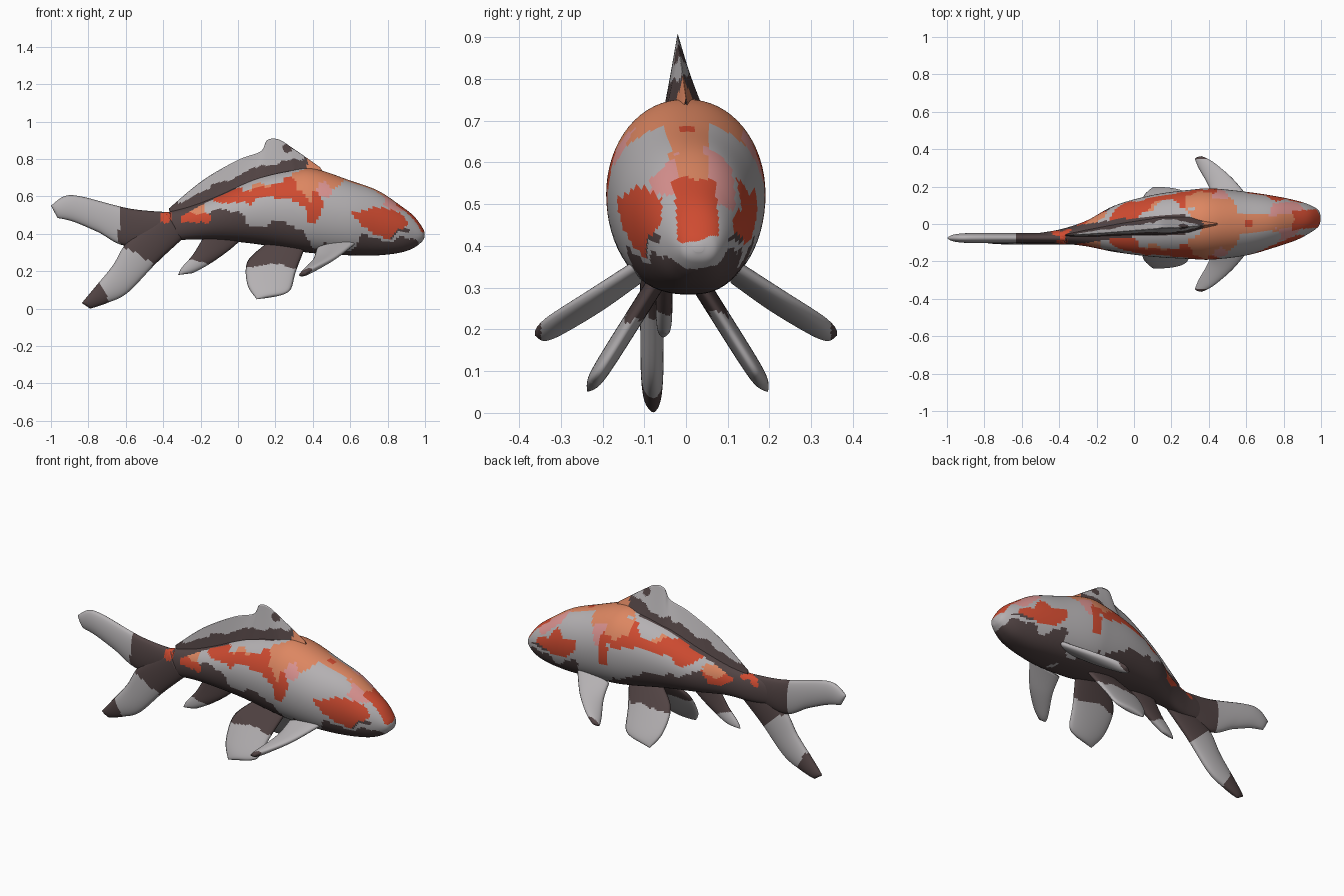
import bpy, bmesh, math
from mathutils import Vector, noise

if "Cube" in bpy.data.objects:
    bpy.data.objects.remove(bpy.data.objects["Cube"])

# ---- colours
COLS = [("pale_grey", (.46, .44, .45)), ("dark_brown", (.085, .058, .058)),
        ("red", (.62, .07, .03)), ("salmon_orange", (.72, .24, .12)), ("pink", (.70, .29, .28))]
GREY, DARK, RED, ORANGE, PINK = range(5)
mats = []
for name, c in COLS:
    m = bpy.data.materials.new(name)
    m.diffuse_color = (*c, 1)
    m.use_nodes = True
    m.node_tree.nodes["Principled BSDF"].inputs["Base Color"].default_value = m.diffuse_color
    mats.append(m)


def curve(pts, t):
    """Smooth interpolation along a list of points, t from 0 to 1."""
    n = len(pts) - 1
    i = min(int(t * n), n - 1)
    f = t * n - i
    a, b, c, d = (Vector(pts[max(0, min(n, k))]) for k in (i - 1, i, i + 1, i + 2))
    return .5 * (2 * b + (c - a) * f + (2 * a - 5 * b + 4 * c - d) * f * f
                 + (3 * b - a - 3 * c + d) * f ** 3)


def line(table, x):
    """Straight interpolation in a sorted table of (x, value)."""
    if x <= table[0][0]:
        return table[0][1]
    for (x0, v0), (x1, v1) in zip(table, table[1:]):
        if x <= x1:
            return v0 + (v1 - v0) * (x - x0) / (x1 - x0)
    return table[-1][1]


def wobble(p, k=.05):
    """Ragged edges for the painted patches."""
    q = p * 9
    e = p * 24
    return Vector((p.x + k * noise.noise(q) + k * .4 * noise.noise(e), p.y,
                   p.z + k * noise.noise(q + Vector((7, 3, 5)))
                   + k * .4 * noise.noise(e + Vector((3, 9, 1)))))


def finish(bm, name, rule):
    bmesh.ops.remove_doubles(bm, verts=bm.verts, dist=.0004)
    bmesh.ops.holes_fill(bm, edges=bm.edges, sides=0)
    bmesh.ops.recalc_face_normals(bm, faces=bm.faces)
    for f in bm.faces:
        f.smooth = True
        f.material_index = rule(f.calc_center_median())
    me = bpy.data.meshes.new(name)
    bm.to_mesh(me)
    bm.free()
    for m in mats:
        me.materials.append(m)
    ob = bpy.data.objects.new(name, me)
    bpy.context.collection.objects.link(ob)
    return ob


def quads(bm, rows, closed=False):
    for r, s in zip(rows, rows[1:]):
        n = len(r)
        for j in range(n if closed else n - 1):
            k = (j + 1) % n
            bm.faces.new((r[j], r[k], s[k], s[j]))


# ---- body: x, bottom z, top z, half width, centre y
BODY = [(-.62, .41, .46, .010, -.075), (-.50, .37, .50, .025, -.072), (-.38, .36, .515, .04, -.065),
        (-.25, .37, .55, .07, -.05), (-.10, .365, .61, .125, -.025), (.10, .345, .70, .165, -.01),
        (.30, .31, .745, .185, -.002), (.42, .295, .745, .19, 0), (.60, .285, .685, .17, .002),
        (.75, .285, .63, .138, .012), (.87, .30, .55, .105, .02), (.94, .325, .495, .075, .027),
        (.985, .36, .435, .045, .03), (.998, .385, .405, .012, .03)]
BELLY = [(-.45, .60), (-.30, .51), (-.10, .51), (.05, .47), (.2, .45), (.3, .41), (.42, .33),
         (.6, .31), (.63, .39), (.75, .37), (.9, .36), (1, .345)]
SPINE = [(s[0], s[4]) for s in BODY]
TOP = [(s[0], s[2]) for s in BODY]
# painted patches on the flanks: x, z, radius x, radius z, colour (first match wins)
PATCHES = [(.47, .62, .05, .045, PINK), (.42, .69, .13, .075, ORANGE), (.10, .655, .05, .015, ORANGE),
           (-.23, .525, .05, .015, ORANGE),
           (0, .60, .14, .045, RED), (.17, .63, .16, .045, RED), (.31, .63, .12, .06, RED),
           (.40, .54, .045, .09, RED), (-.23, .50, .06, .035, RED), (-.39, .485, .045, .025, RED),
           (.73, .485, .09, .06, RED), (.79, .455, .12, .055, RED), (.85, .405, .08, .018, DARK)]


def body_rule(c):
    p = wobble(c)
    side = abs(c.y - line(SPINE, c.x))
    if c.x < .27 and side < .05 and c.z > line(TOP, c.x) - .04 and c.x > -.34:
        return DARK
    if p.x > .85 and side < .05 and p.z > .435:
        return RED
    if p.x > .76 and side < .1 and p.z > .51:
        return PINK if side > .035 else ORANGE
    if (c.x - .61) ** 2 + side ** 2 < .0006 and c.z > .6:
        return RED
    if .5 < p.x < .8 and side < .05 and p.z > .55:
        return ORANGE
    for x, z, rx, rz, col in PATCHES:
        if ((p.x - x) / rx) ** 2 + ((p.z - z) / rz) ** 2 < 1:
            return col
    return DARK if p.z < line(BELLY, p.x) else GREY


bm = bmesh.new()
rows = []
for i in range(161):
    x, zb, zt, w, yc = Vector(curve(BODY, i / 160))
    row = []
    for j in range(64):
        a = 2 * math.pi * j / 64
        s, co = math.sin(a), math.cos(a)
        e = .95 if s > 0 else .78          # fuller belly than back
        y = yc + w * math.copysign(abs(co) ** e, co)
        row.append(bm.verts.new((x, y, (zb + zt) / 2 + (zt - zb) / 2 * s)))
    rows.append(row)
quads(bm, rows, True)
finish(bm, "body", body_rule)


# ---- fins: a padded sheet between two edge curves
def fin(name, a, b, normal, thick, rule, wedge=False, n=50, m=24):
    bm = bmesh.new()
    nv = Vector(normal).normalized()
    for side in (-1, 1):
        rows = []
        for i in range(n + 1):
            u = i / n
            pa, pb = curve(a, u), curve(b, u)
            row = []
            for j in range(m + 1):
                v = j / m
                if wedge:   # thick at the base, thin at the top
                    h = thick * (1 - v) * min(1, .2 + 2 * u) * min(1, .2 + 5 * (1 - u))
                else:
                    h = thick * (max(0, 1 - (2 * v - 1) ** 2)) ** .5 * (max(0, 1 - u ** 6)) ** .5
                row.append(bm.verts.new(pa.lerp(pb, v) + nv * h * side))
            rows.append(row)
        quads(bm, rows)
    return finish(bm, name, rule)


def flat(pts, y=-.075):
    return [(x, y, z) for x, z in pts]


# dorsal fin
FIN_BAND = [(-.3, .58), (-.2, .625), (0, .71), (.1, .755), (.2, .76), (.3, .81), (.4, .8)]


def dorsal_rule(c):
    p = wobble(c, .03)
    if p.x > .36:
        return ORANGE
    if (c.x - .265) ** 2 + (c.z - .86) ** 2 < .0007:
        return DARK
    return DARK if p.z < line(FIN_BAND, p.x) else GREY


base = [(-.36, -.06, .49), (-.22, -.045, .54), (-.06, -.025, .60), (.06, -.015, .65),
        (.14, -.01, .69), (.22, -.005, .70), (.32, 0, .71), (.47, 0, .70)]
crest = [(-.37, -.06, .535), (-.19, -.05, .685), (0, -.035, .795), (.12, -.025, .84),
         (.155, -.02, .90), (.215, -.02, .905), (.29, -.015, .86), (.44, 0, .755)]
fin("dorsal_fin", base, crest, (0, 1, 0), .05, dorsal_rule, wedge=True, n=80)


# tail lobes
def tail_rule(c):
    p = wobble(c, .03)
    if c.z < .14 and p.x < -.70 - (p.z - .05) * .4:
        return DARK
    if (c.x + .39) ** 2 + (c.z - .485) ** 2 < .001:
        return RED
    return DARK if p.x > -.62 and p.z > .33 - .6 * (p.x + .6) else GREY


fin("upper_tail_lobe", flat([(-.36, .515), (-.58, .535), (-.84, .60), (-.93, .60), (-1, .55)]),
    flat([(-.36, .39), (-.59, .335), (-.75, .41), (-.88, .465), (-.965, .485)]),
    (0, 1, 0), .028, tail_rule)
fin("lower_tail_lobe", flat([(-.30, .37), (-.44, .24), (-.59, .085), (-.70, .03), (-.79, 0)], -.078),
    flat([(-.38, .51), (-.58, .37), (-.67, .23), (-.76, .12), (-.835, .03)], -.085),
    (0, 1, 0), .028, tail_rule)

# anal fin
fin("anal_fin", flat([(.03, .38), (-.05, .31), (-.15, .24), (-.24, .19)], -.05),
    flat([(-.18, .39), (-.24, .29), (-.30, .22), (-.32, .18)], -.055), (0, 1, 0), .02,
    lambda c: DARK if wobble(c, .03).z > .245 else GREY)

# paired fins
for s, label in ((1, "left"), (-1, "right")):
    def lean(pts):
        return [(x, -.02 + s * (.04 + (.33 - z) * .63), z) for x, z in pts]
    fin(label + "_pelvic_fin", lean([(.36, .33), (.31, .20), (.28, .10), (.22, .07)]),
        lean([(.14, .34), (.05, .25), (.05, .13), (.10, .05)]), (0, s * .85, .53), .022,
        lambda c: DARK if wobble(c, .03).z > .23 else GREY)
    fin(label + "_pectoral_fin",
        [(.63, s * .12, .35), (.53, s * .24, .275), (.43, s * .325, .22), (.36, s * .362, .185)],
        [(.42, s * .12, .32), (.40, s * .20, .26), (.345, s * .30, .20), (.325, s * .35, .178)],
        (0, s * .55, .83), .024,
        lambda c: DARK if abs(c.y) > .347 else GREY)
